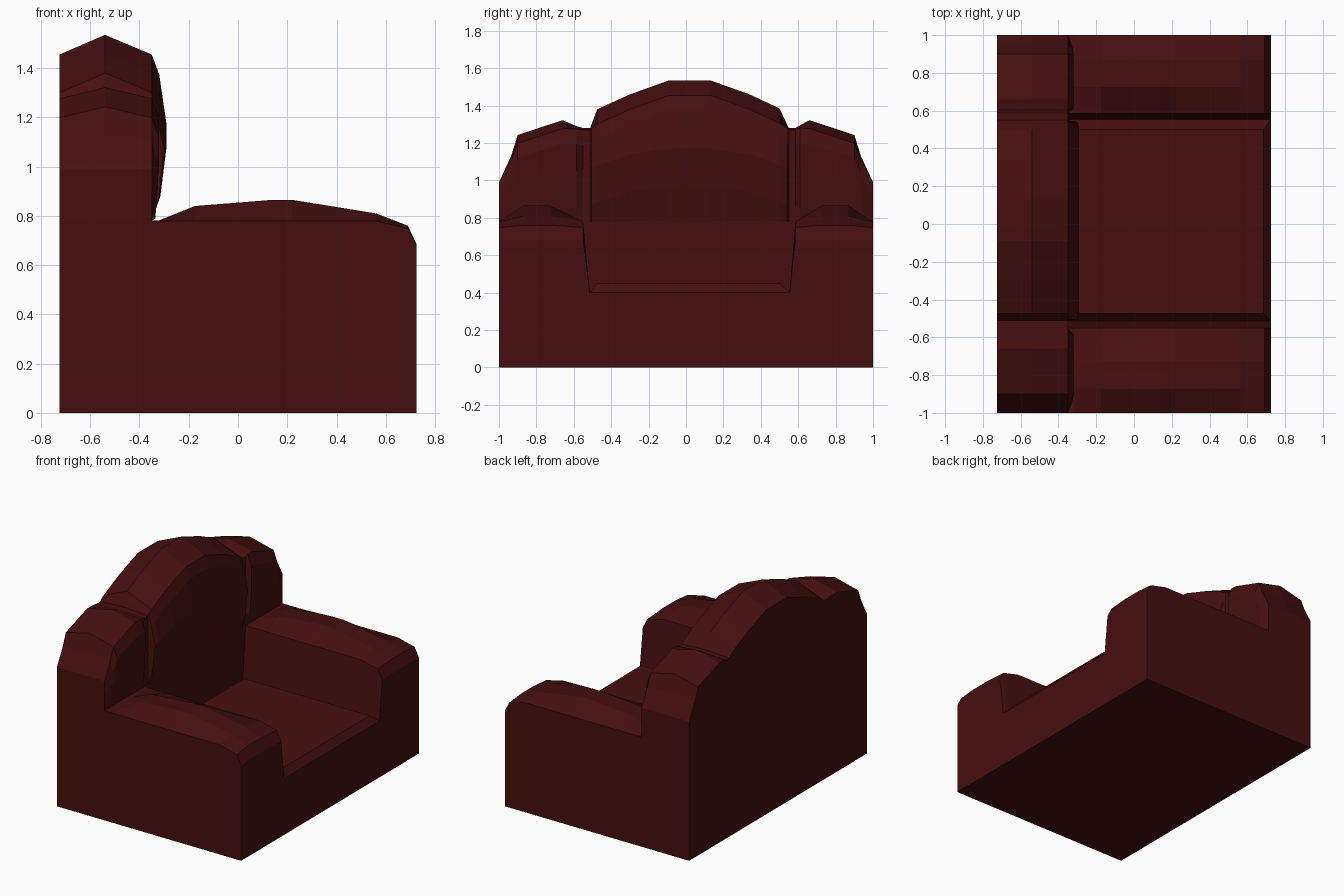
import bpy, bmesh

# One dark red upholstery colour
red = bpy.data.materials.new("dark red")
red.diffuse_color = (0.06, 0.0048, 0.005, 1)


def loft(name, rings):
    """Closed solid through a list of equal-length point rings."""
    bm = bmesh.new()
    vs = [[bm.verts.new(p) for p in r] for r in rings]
    n = len(vs[0])
    for a, b in zip(vs, vs[1:]):
        for i in range(n):
            j = (i + 1) % n
            bm.faces.new((a[i], a[j], b[j], b[i]))
    bm.faces.new(vs[0])
    bm.faces.new(vs[-1])
    bmesh.ops.recalc_face_normals(bm, faces=bm.faces)
    me = bpy.data.meshes.new(name)
    bm.to_mesh(me)
    bm.free()
    me.materials.append(red)
    ob = bpy.data.objects.new(name, me)
    bpy.context.collection.objects.link(ob)
    return ob


# Backrest: slices along y (y, ridge height, edge drop, upper bulge, bulge, bulge height)
def back_ring(y, h, drop, b1, b2, m):
    low = max(0.79, m - 0.2)
    return [(-0.725, y, 0), (-0.725, y, h - drop), (-0.54, y, h),
            (-0.35, y, h - drop), (-0.35 + b1, y, h - drop - 0.08),
            (-0.35 + b2, y, m), (-0.35 + b2 * 0.58, y, low),
            (-0.35, y, 0.78), (-0.35, y, 0)]


wing = [(1.0, 0.99, 0, 0, 0, 0.89), (0.935, 1.13, 0.02, 0.02, 0.025, 0.97),
        (0.9, 1.243, 0.045, 0.03, 0.03, 1.03), (0.66, 1.322, 0.045, 0.03, 0.03, 1.05)]
groove = (1.28, 0.01, 0, 0, 1.06)
centre = [(-0.475, 1.38, 0.08, 0.03, 0.06, 1.08), (-0.3, 1.46, 0.08, 0.03, 0.06, 1.14),
          (-0.09, 1.535, 0.08, 0.03, 0.06, 1.17), (0.13, 1.535, 0.08, 0.03, 0.06, 1.17),
          (0.34, 1.46, 0.08, 0.03, 0.06, 1.14), (0.5, 1.385, 0.08, 0.03, 0.06, 1.08)]
slices = [(-w[0],) + w[1:] for w in wing]
slices += [(-0.585, 1.29, 0.015, 0.03, 0.03, 1.05), (-0.55,) + groove, (-0.512,) + groove]
slices += [(-0.505, 1.30, 0.02, 0.02, 0.05, 1.07)] + centre + [(0.54, 1.30, 0.02, 0.02, 0.05, 1.07)]
slices += [(0.55,) + groove, (0.585,) + groove, (0.61, 1.295, 0.015, 0.03, 0.03, 1.05)]
slices += wing[::-1]
loft("backrest", [back_ring(*s) for s in slices])

# Arms: slices along x (x, edge height, ridge height)
stations = [(-0.36, 0.78, 0.781), (-0.32, 0.78, 0.782), (-0.175, 0.78, 0.84),
            (0.14, 0.78, 0.865), (0.22, 0.78, 0.865), (0.56, 0.78, 0.81),
            (0.69, 0.748, 0.76), (0.725, 0.68, 0.685)]
for name, s, inner, foot in (("left_arm", -1, 0.55, 0.51), ("right_arm", 1, 0.585, 0.55)):
    loft(name, [[(x, s, 0), (x, s, e), (x, s * 0.87, r), (x, s * 0.725, r),
                 (x, s * inner, e), (x, s * foot, 0.36), (x, s * foot, 0)]
                for x, e, r in stations])


# Seat: block with a sloped cushion top
def rect(x0, x1, y0, y1, z):
    return [(x0, y0, z), (x1, y0, z), (x1, y1, z), (x0, y1, z)]


loft("seat", [rect(-0.36, 0.725, -0.515, 0.555, 0), rect(-0.36, 0.725, -0.515, 0.555, 0.4),
              rect(-0.3, 0.685, -0.475, 0.5, 0.45)])
